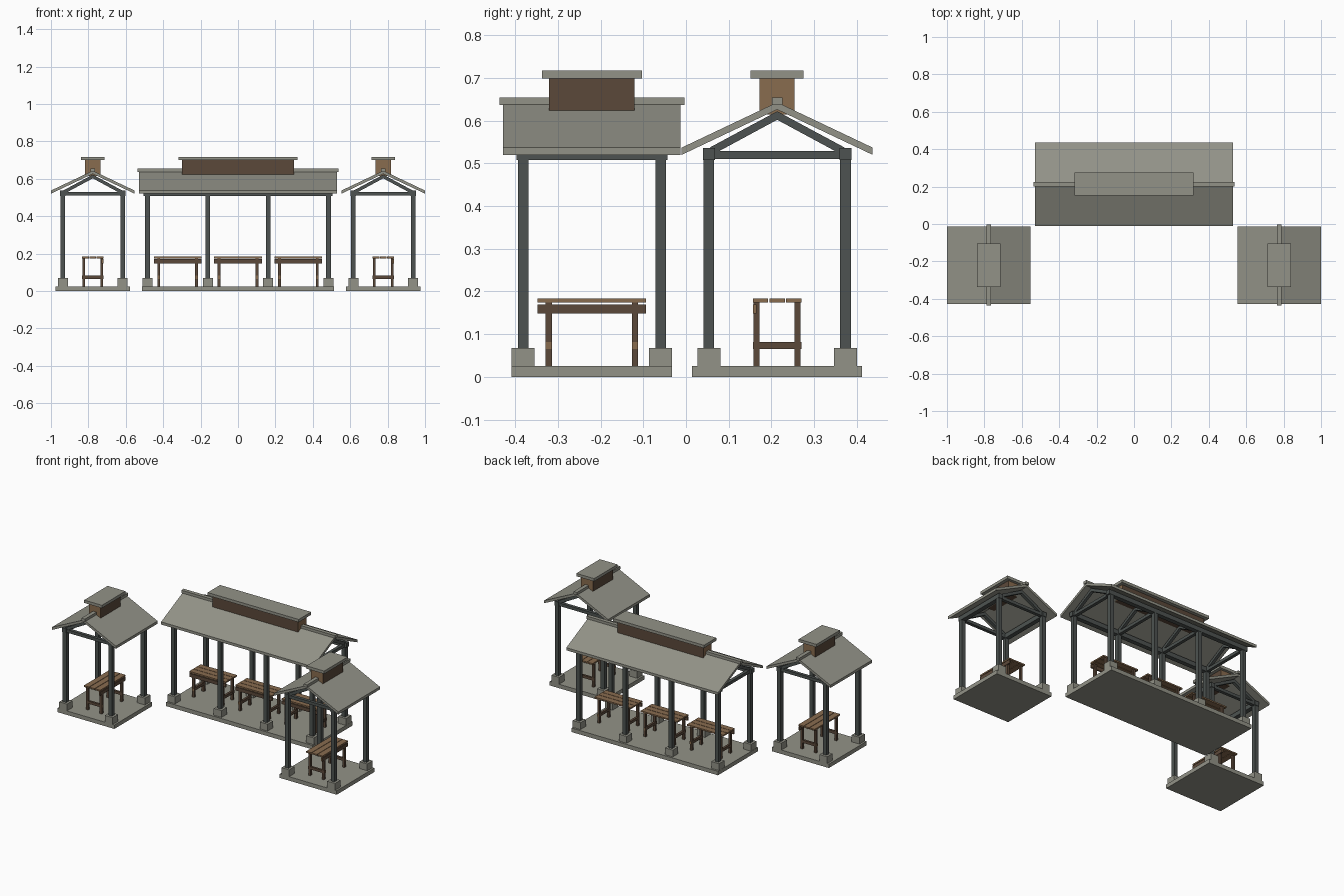
import bpy, bmesh, math
from mathutils import Matrix, Vector

if "Cube" in bpy.data.objects:
    bpy.data.objects.remove(bpy.data.objects["Cube"])


def make_mat(name, rgb):
    m = bpy.data.materials.new(name)
    m.diffuse_color = (*rgb, 1)
    m.use_nodes = True
    m.node_tree.nodes["Principled BSDF"].inputs["Base Color"].default_value = m.diffuse_color
    return m


STONE = make_mat("grey stone", (0.29, 0.29, 0.245))
STEEL = make_mat("dark green grey timber", (0.075, 0.086, 0.082))
DARK = make_mat("dark wood", (0.105, 0.066, 0.042))
LIGHT = make_mat("light wood", (0.25, 0.15, 0.078))


def add_box(bm, lo, hi, end_axis=None):
    """Box from corner to corner; faces on end_axis get the second material."""
    lo, hi = Vector(lo), Vector(hi)
    size = hi - lo
    mat = Matrix.Translation((lo + hi) / 2) @ Matrix.Diagonal((*size, 1))
    verts = bmesh.ops.create_cube(bm, size=1, matrix=mat)["verts"]
    if end_axis is not None:
        bm.normal_update()
        for f in {f for v in verts for f in v.link_faces}:
            if abs(f.normal[end_axis]) > 0.5:
                f.material_index = 1


def add_prism(bm, profile, x0, x1):
    """Extrude a (y, z) profile from x0 to x1."""
    face = bm.faces.new([bm.verts.new((x0, y, z)) for y, z in profile])
    ext = bmesh.ops.extrude_face_region(bm, geom=[face])["geom"]
    bmesh.ops.translate(bm, vec=(x1 - x0, 0, 0),
                        verts=[v for v in ext if isinstance(v, bmesh.types.BMVert)])


def finish(bm, name, place, *mats):
    bmesh.ops.recalc_face_normals(bm, faces=bm.faces)
    me = bpy.data.meshes.new(name)
    bm.to_mesh(me)
    bm.free()
    for m in mats:
        me.materials.append(m)
    ob = bpy.data.objects.new(name, me)
    ob.matrix_world = place
    bpy.context.collection.objects.link(ob)


def table(name, place, cx):
    # three-plank top
    bm = bmesh.new()
    for i in (-1, 0, 1):
        y = i * 0.039
        add_box(bm, (cx - 0.127, y - 0.018, 0.174), (cx + 0.127, y + 0.018, 0.183))
    finish(bm, name + "_top", place, LIGHT)
    # legs, end stretchers and front apron
    bm = bmesh.new()
    for sx in (-1, 1):
        x = cx + sx * 0.101
        for y in (-0.048, 0.048):
            add_box(bm, (x - 0.0075, y - 0.007, 0.024), (x + 0.0075, y + 0.007, 0.175))
        add_box(bm, (x - 0.007, -0.057, 0.065), (x + 0.007, 0.057, 0.082), 1)
    add_box(bm, (cx - 0.127, -0.057, 0.148), (cx + 0.127, -0.048, 0.17), 0)
    finish(bm, name + "_frame", place, DARK, LIGHT)


def pavilion(name, place, posts, tables, base, beam, roof, ridge, vent, vent_cap):
    # floor slab with post footings
    bm = bmesh.new()
    add_box(bm, (-base, -0.199, 0), (base, 0.199, 0.025))
    for x in posts:
        for y in (-0.16, 0.16):
            add_box(bm, (x - 0.027, y - 0.027, 0.024), (x + 0.027, y + 0.027, 0.068))
    finish(bm, name + "_base", place, STONE)

    # posts, eave beams, ties and rafters
    bm = bmesh.new()
    for y in (-0.16, 0.16):
        for x in posts:
            add_box(bm, (x - 0.0125, y - 0.0125, 0.06), (x + 0.0125, y + 0.0125, 0.515))
        add_box(bm, (-beam, y - 0.014, 0.508), (beam, y + 0.014, 0.536))
    for x in posts:
        add_box(bm, (x - 0.01, -0.172, 0.51), (x + 0.01, 0.172, 0.529))
        for s in (-1, 1):
            add_prism(bm, [(0, 0.602), (0, 0.622), (s * 0.158, 0.537), (s * 0.152, 0.52)],
                      x - 0.009, x + 0.009)
    finish(bm, name + "_frame", place, STEEL)

    # gable roof
    bm = bmesh.new()
    add_prism(bm, [(-0.2235, 0.52), (-0.2235, 0.537), (0, 0.643), (0.2235, 0.537),
                   (0.2235, 0.52), (0, 0.626)], -roof, roof)
    finish(bm, name + "_roof", place, STONE)
    bm = bmesh.new()
    add_box(bm, (-ridge, -0.012, 0.637), (ridge, 0.012, 0.654))
    finish(bm, name + "_ridge_cap", place, STONE)

    # roof vent and its lid
    bm = bmesh.new()
    add_box(bm, (-vent, -0.041, 0.615), (vent, 0.041, 0.701), 0)
    finish(bm, name + "_vent", place, DARK, LIGHT)
    bm = bmesh.new()
    add_box(bm, (-vent_cap, -0.062, 0.699), (vent_cap, 0.062, 0.717))
    finish(bm, name + "_vent_lid", place, STONE)

    for i, cx in enumerate(tables):
        table(f"{name}_table_{i + 1}", place, cx)


# long pavilion at the back
pavilion("main_pavilion", Matrix.Translation((0, 0.2135, 0)),
         (-0.484, -0.161, 0.161, 0.484), (-0.323, 0, 0.323),
         0.512, 0.505, 0.53, 0.537, 0.299, 0.318)

# two small pavilions turned a quarter turn
for side, sx in (("left", -1), ("right", 1)):
    spot = Matrix.Translation((sx * 0.7765, -0.2205, 0)) @ Matrix.Rotation(math.pi / 2, 4, 'Z')
    pavilion(side + "_pavilion", spot, (-0.161, 0.161), (0,),
             0.188, 0.177, 0.208, 0.2165, 0.1, 0.117)
